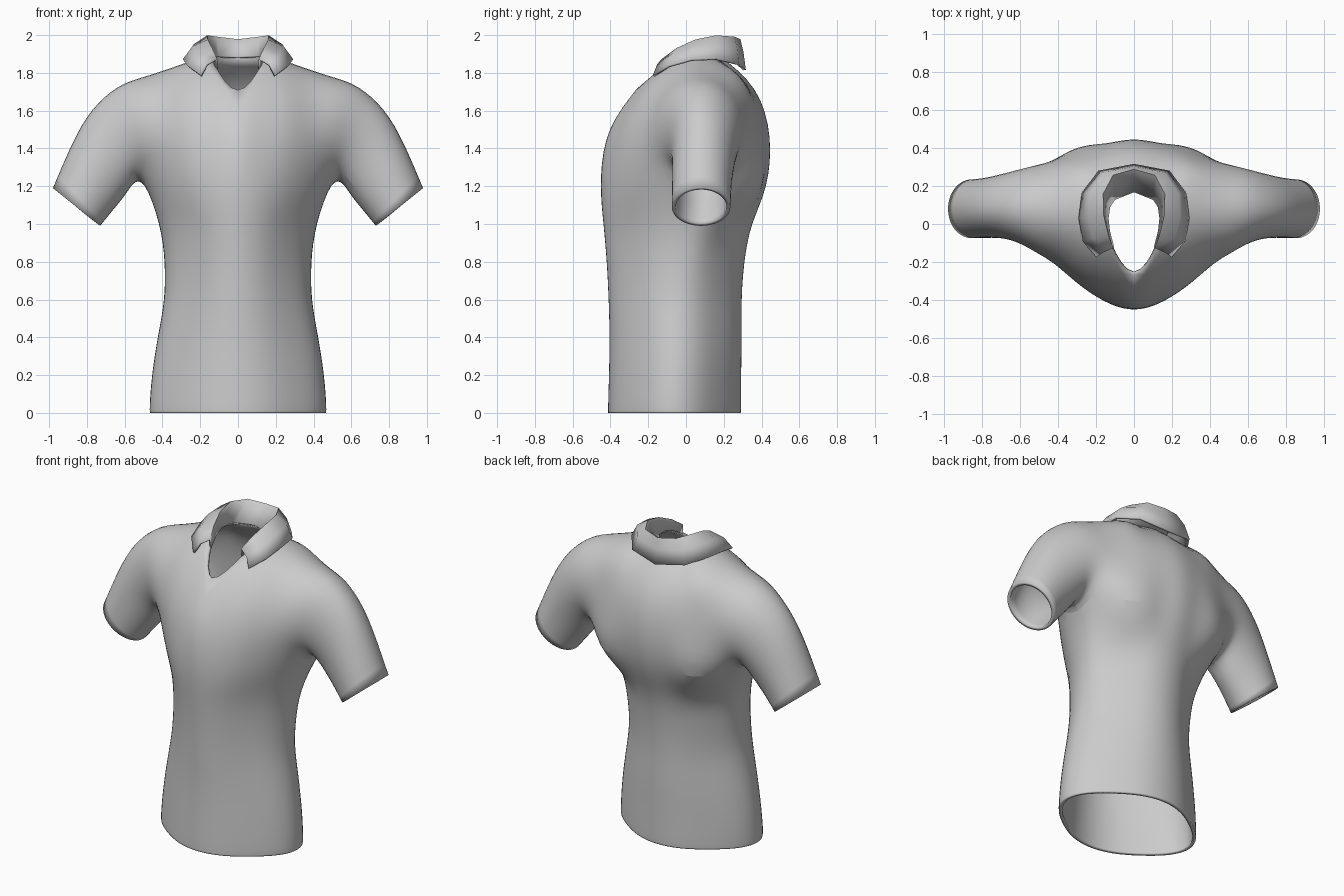
import bpy, bmesh
from math import sin, cos, radians
from mathutils import Vector

cube = bpy.data.objects.get("Cube")
if cube:
    bpy.data.objects.remove(cube)

fabric = bpy.data.materials.new("grey fabric")
fabric.use_nodes = True
GREY = (0.6, 0.6, 0.6, 1)
fabric.diffuse_color = GREY
fabric.node_tree.nodes["Principled BSDF"].inputs["Base Color"].default_value = GREY


def make_half(name, verts, faces):
    """Left half of a part, completed by a mirror modifier."""
    bm = bmesh.new()
    vs = [bm.verts.new(v) for v in verts]
    for f in faces:
        bm.faces.new([vs[i] for i in f])
    loose = [v for v in bm.verts if not v.link_faces]
    bmesh.ops.delete(bm, geom=loose, context='VERTS')
    bmesh.ops.recalc_face_normals(bm, faces=bm.faces)
    mesh = bpy.data.meshes.new(name)
    bm.to_mesh(mesh)
    bm.free()
    mesh.materials.append(fabric)
    ob = bpy.data.objects.new(name, mesh)
    bpy.context.collection.objects.link(ob)
    mirror = ob.modifiers.new("Mirror", 'MIRROR')
    mirror.use_clip = True
    mirror.merge_threshold = 0.002
    return ob


def fit_cage(ob, rounds=3):
    """Push the cage out so the subdivided surface passes through its points."""
    target = [v.co.copy() for v in ob.data.vertices]
    for _ in range(rounds):
        bpy.context.view_layer.update()
        done = ob.evaluated_get(bpy.context.evaluated_depsgraph_get()).data
        moves = [t - done.vertices[i].co for i, t in enumerate(target)]
        for v, m in zip(ob.data.vertices, moves):
            v.co += m * 0.8
            if abs(target[v.index].x) < 1e-4:
                v.co.x = 0
        ob.data.update()


def finish(ob, thickness, offset, angle):
    solid = ob.modifiers.new("Cloth", 'SOLIDIFY')
    solid.thickness, solid.offset = thickness, offset
    bpy.ops.object.select_all(action='DESELECT')
    ob.select_set(True)
    bpy.context.view_layer.objects.active = ob
    bpy.ops.object.shade_smooth_by_angle(angle=radians(angle))


# Shirt body: arcs over the shoulder, each running front, top, back
ARC = 9


def arc(bottom, top, front, back, start, front_power=1, back_power=1):
    b, t = Vector(bottom), Vector(top)
    mid, half, yc = (b + t) / 2, (t - b) / 2, min(0.08, (front + back) / 2 + 0.05)
    pts = []
    for k in range(ARC):
        a = radians(start + (180 - 2 * start) * k / (ARC - 1))
        c, p = cos(a), mid + half * sin(a)
        if c > 0:
            y = yc + (front - yc) * c ** front_power
        else:
            y = yc + (back - yc) * (-c) ** back_power
        pts.append((p.x, y, p.y))
    return pts


def chest_arc(x, top, front, back, start):
    """Arc whose two ends rest at armpit height."""
    radius = (top - 1.2) / (1 - sin(radians(start)))
    return arc((x, top - 2 * radius), (x, top), front, back, start, 1.05, .7)


chest = [(0, 1.87, -.45, .465, 0), (.13, 1.875, -.42, .445, 0),
         (.26, 1.86, -.345, .405, -10), (.385, 1.815, -.24, .355, -25)]
sleeve = [((.49, 1.2), (.51, 1.775), -.16, .315), ((.555, 1.21), (.635, 1.725), -.105, .29),
          ((.60, 1.15), (.77, 1.605), -.077, .265), ((.665, 1.07), (.875, 1.43), -.073, .245),
          ((.73, .99), (.98, 1.19), -.075, .235)]
arcs = [chest_arc(*c) for c in chest]
for a in arcs[:2]:
    x, y, z = a[-1]
    a[-1] = (x, y - .04, z)
arcs += [arc(b, t, f, k, -54) for b, t, f, k in sleeve]

# Chest line and neckline: V at the front, round at the back
arcs[0][1] = (0, -.425, 1.44)
arcs[0][2] = (0, -.275, 1.70)
arcs[0][5:7] = [(0, .18, 1.89), (0, .365, 1.71)]
arcs[1][3:7] = [(.12, -.11, 1.84), (.147, .03, 1.89), (.115, .13, 1.895), (.13, .35, 1.71)]
arcs[2][3] = (.25, -.10, 1.805)

verts = [p for a in arcs for p in a]
faces = []
for s in range(len(arcs) - 1):
    for k in range(ARC - 1):
        if s == 0 and k in (2, 3, 4):
            continue
        i = s * ARC + k
        faces.append((i, i + 1, i + ARC + 1, i + ARC))
faces.append((2, ARC + 3, ARC + 2))

# Underside of the sleeve
under = []
for b, t, f, k in sleeve:
    under.append(len(verts))
    verts.append((b[0], (f + k) / 2, b[1]))
for j in range(len(sleeve) - 1):
    for k in (0, ARC - 1):
        i = (len(chest) + j) * ARC + k
        faces.append((i, i + ARC, under[j + 1], under[j]))

# Torso: rings from the armpit down to the hem, slightly flattened on the diagonals
n = len(chest) + 1
row = [s * ARC for s in range(n)] + [under[0]] + [s * ARC + ARC - 1 for s in reversed(range(n))]
turns = [0, 16, 32, 50, 70, 90]
turns += [180 - t for t in reversed(turns[:-1])]
rings = [(1.0, .42, -.437, .35, .03), (.8, .39, -.42, .31, -.01), (.6, .392, -.41, .295, -.04),
         (.4, .425, -.405, .295, -.05), (.2, .455, -.408, .292, -.055),
         (.05, .467, -.412, .292, -.06), (0, .467, -.412, .29, -.06)]
for z, half, front, back, yc in rings:
    new = []
    for t in turns:
        r = 1 - .075 * sin(radians(2 * t)) ** 2
        depth = yc - front if t < 90 else back - yc
        new.append(len(verts))
        x = half * r * sin(radians(t)) if 0 < t < 180 else 0
        verts.append((x, yc - depth * r * cos(radians(t)), z))
    faces += [(row[i], row[i + 1], new[i + 1], new[i]) for i in range(len(turns) - 1)]
    row = new

body = make_half("shirt_body", verts, faces)
sub = body.modifiers.new("Smooth", 'SUBSURF')
sub.levels = sub.render_levels = 2
fit_cage(body)
finish(body, .02, -1, 50)

# Collar: stand, folded top edge and turned-down leaf, from the front tip to the back
stand = [(.112, -.12, 1.82), (.133, -.04, 1.865), (.141, .03, 1.883),
         (.132, .09, 1.886), (.105, .13, 1.886), (0, .172, 1.882)]
fold = [(.115, -.125, 1.87), (.14, -.05, 1.925), (.163, .05, 1.97),
        (.163, .16, 1.992), (.11, .255, 1.985), (0, .285, 1.972)]
leaf = [(.195, -.17, 1.785), (.265, -.09, 1.835), (.287, .03, 1.868),
        (.27, .16, 1.872), (.185, .275, 1.845), (0, .31, 1.815)]
bulge = []
for f, e in zip(fold, leaf):
    m = Vector(f).lerp(Vector(e), .5)
    bulge.append(m + Vector((m.x * .06, 0, .015)))
lines = [stand, fold, bulge, leaf]
m = len(stand)
collar = make_half("collar", [p for l in lines for p in l],
                   [(i, i + 1, i + m + 1, i + m) for r in range(3)
                    for i in range(r * m, r * m + m - 1)])
finish(collar, .014, 0, 50)
